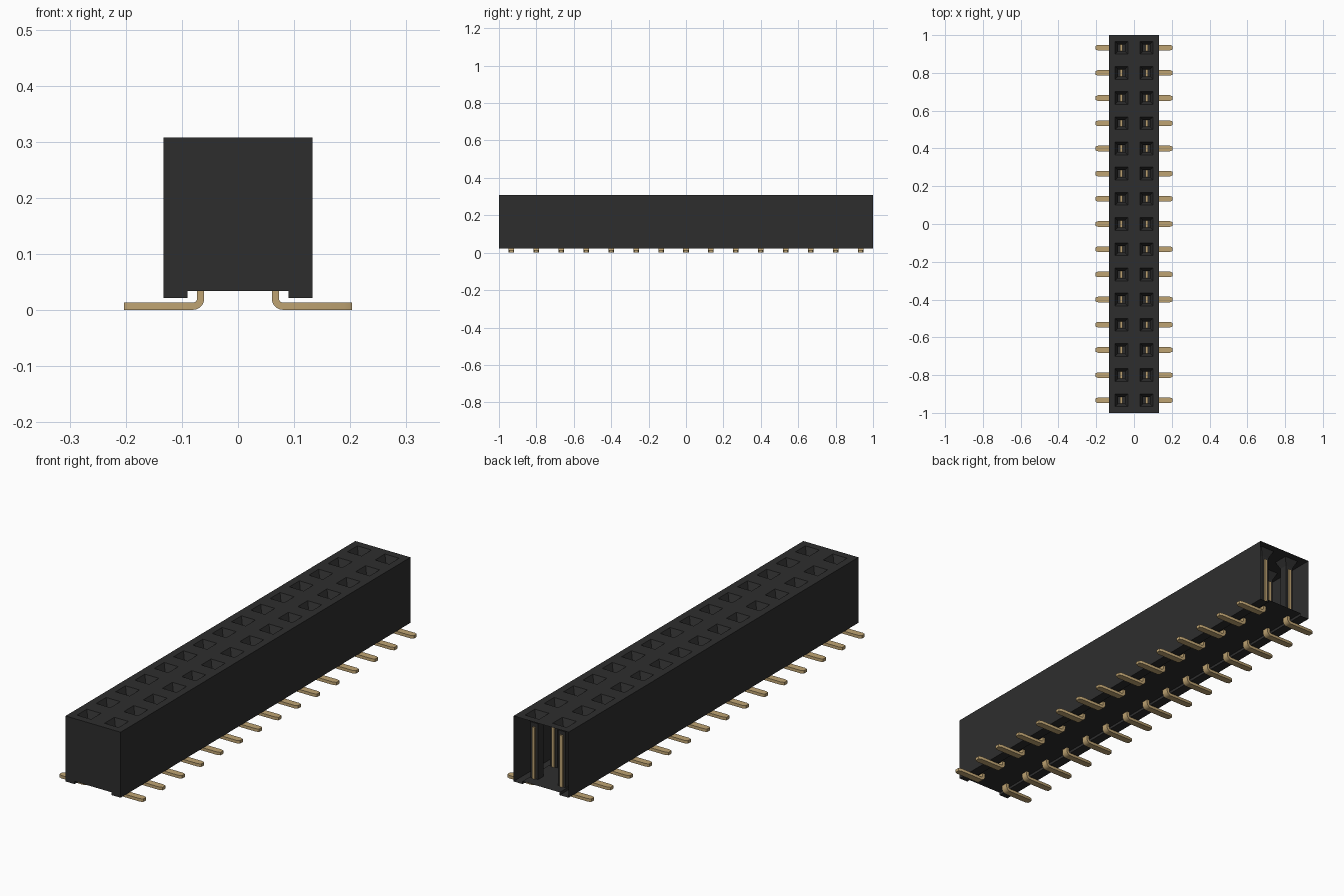
import bpy, bmesh, math

cube = bpy.data.objects.get("Cube")
if cube:
    bpy.data.objects.remove(cube, do_unlink=True)

ROWS, PITCH = 15, 2 / 15
COLS = (-PITCH / 2, PITCH / 2)
ROW_Y = [(i - (ROWS - 1) / 2) * PITCH for i in range(ROWS)]
HALF_W, TOP, FLOOR, FOOT = 0.133, 0.308, 0.034, 0.022


def material(name, rgb, rough):
    m = bpy.data.materials.new(name)
    m.use_nodes = True
    m.diffuse_color = (*rgb, 1)
    b = m.node_tree.nodes["Principled BSDF"]
    b.inputs["Base Color"].default_value = (*rgb, 1)
    b.inputs["Roughness"].default_value = rough
    return m


black = material("black plastic", (0.027, 0.027, 0.027), 0.6)
gold = material("gold plating", (0.52, 0.37, 0.17), 0.5)


def finish(name, bm, mat):
    bmesh.ops.remove_doubles(bm, verts=bm.verts, dist=1e-5)
    me = bpy.data.meshes.new(name)
    bm.to_mesh(me)
    bm.free()
    me.materials.append(mat)
    ob = bpy.data.objects.new(name, me)
    bpy.context.collection.objects.link(ob)
    return ob


def face(bm, pts):
    return bm.faces.new([bm.verts.new(p) for p in pts])


def ring(x, y, h, z):
    return [(x - h, y - h, z), (x + h, y - h, z), (x + h, y + h, z), (x - h, y + h, z)]


def bridge(bm, a, b):
    n = len(a)
    for i in range(n):
        j = (i + 1) % n
        face(bm, (a[i], a[j], b[j], b[i]))


# Housing: hollow shell, closed at the front and open at the back
bm = bmesh.new()
profile = [(HALF_W, TOP), (HALF_W, FOOT), (0.09, FOOT), (0.09, FLOOR),
           (-0.09, FLOOR), (-0.09, FOOT), (-HALF_W, FOOT), (-HALF_W, TOP)]
for (x0, z0), (x1, z1) in zip(profile, profile[1:]):
    face(bm, ((x0, 1, z0), (x0, -1, z0), (x1, -1, z1), (x1, 1, z1)))
face(bm, [(x, -1, z) for x, z in reversed(profile)])

# Top plate with a square opening for every contact
MOUTH, BORE = 0.034, 0.018
xs = [-HALF_W] + [c + s * MOUTH for c in COLS for s in (-1, 1)] + [HALF_W]
ys = [-1] + [r + s * MOUTH for r in ROW_Y for s in (-1, 1)] + [1]
for i in range(len(xs) - 1):
    for j in range(len(ys) - 1):
        if not (i % 2 and j % 2):
            face(bm, ((xs[i], ys[j], TOP), (xs[i + 1], ys[j], TOP),
                      (xs[i + 1], ys[j + 1], TOP), (xs[i], ys[j + 1], TOP)))

# Funnels and square sleeves hanging below the openings
for x in COLS:
    for y in ROW_Y:
        mouth, neck, end = ring(x, y, MOUTH, TOP), ring(x, y, BORE, 0.275), ring(x, y, BORE, FLOOR)
        bridge(bm, mouth, neck)
        bridge(bm, neck, end)
finish("housing", bm, black)


def box(bm, x0, x1, y0, y1, z0, z1):
    a = [(x0, y0, z0), (x1, y0, z0), (x1, y1, z0), (x0, y1, z0)]
    b = [(x, y, z1) for x, y, _ in a]
    face(bm, a[::-1])
    face(bm, b)
    bridge(bm, a, b)


# Contacts: upright blade, bent tail and narrowed tip
def add_contact(bm, side, y):
    t, w = 0.0065, 0.015
    cx = PITCH / 2
    box(bm, *sorted((side * (cx - t), side * (cx + t))), y - 0.025, y + 0.025, FLOOR + 0.001, 0.26)
    # centre line: down, round the bend, outwards
    r, zc = 0.0135, t + 0.0005
    path = [(cx, FLOOR + 0.002, 1, 0, w)]
    for k in range(6):
        a = math.radians(90 * k / 5)
        path.append((cx + r - r * math.cos(a), zc + r - r * math.sin(a),
                     math.cos(a), math.sin(a), w))
    path += [(0.19, zc, 0, 1, w), (0.203, zc, 0, 1, 0.010)]
    loops = []
    for x, z, nx, nz, hw in path:
        inner = (side * (x + nx * t), z + nz * t)
        outer = (side * (x - nx * t), z - nz * t)
        loops.append([(inner[0], y - hw, inner[1]), (inner[0], y + hw, inner[1]),
                      (outer[0], y + hw, outer[1]), (outer[0], y - hw, outer[1])])
    for a, b in zip(loops, loops[1:]):
        bridge(bm, a, b)
    face(bm, loops[0])
    face(bm, loops[-1][::-1])


for side, name in ((1, "left_contacts"), (-1, "right_contacts")):
    bm = bmesh.new()
    for y in ROW_Y:
        add_contact(bm, side, y)
    bmesh.ops.remove_doubles(bm, verts=bm.verts, dist=1e-5)
    bmesh.ops.recalc_face_normals(bm, faces=bm.faces)
    ob = finish(name, bm, gold)
    bpy.ops.object.select_all(action="DESELECT")
    ob.select_set(True)
    bpy.context.view_layer.objects.active = ob
    bpy.ops.object.shade_smooth_by_angle(angle=math.radians(30))
